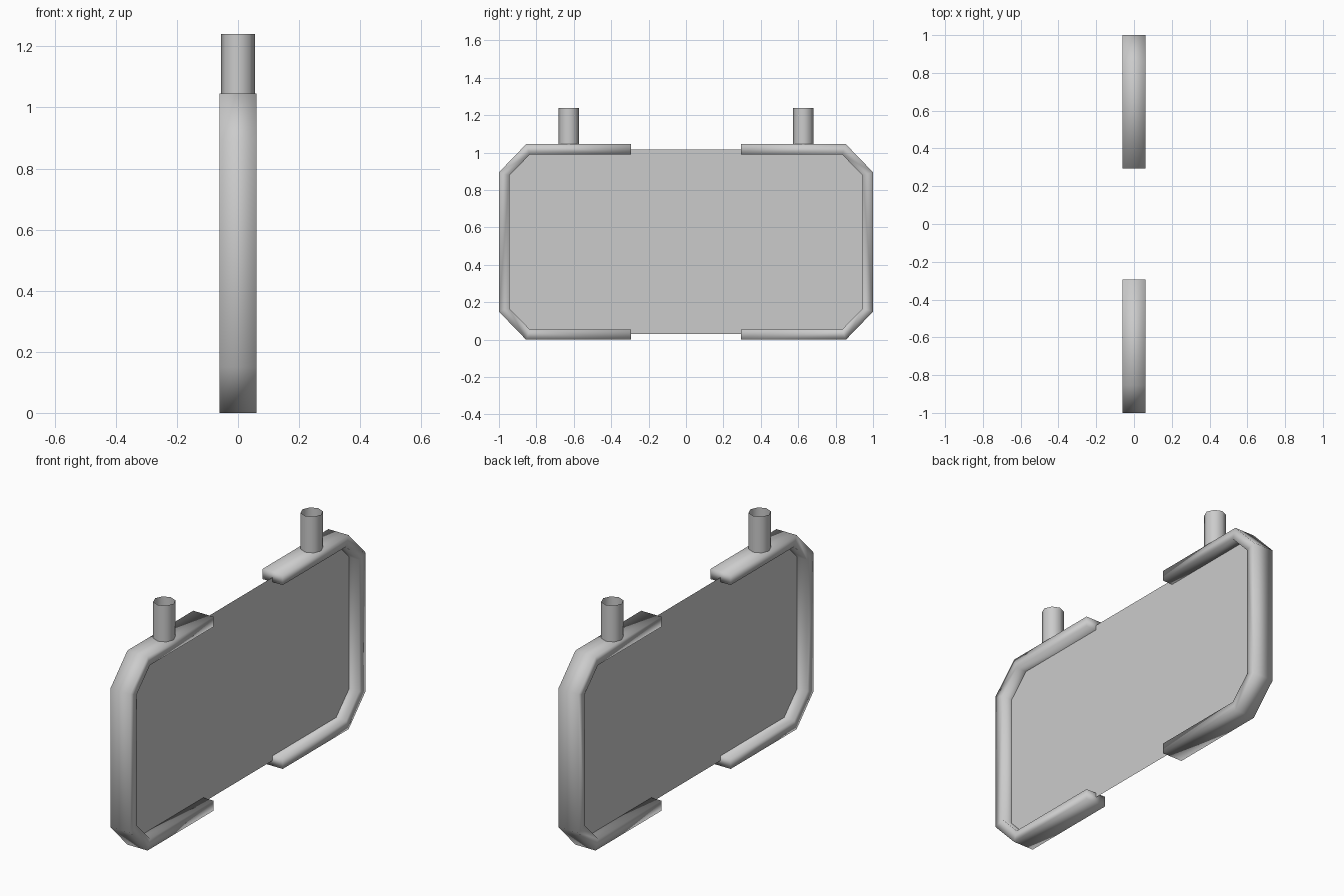
import bpy, bmesh, math
from mathutils import Matrix

if "Cube" in bpy.data.objects:
    bpy.data.objects.remove(bpy.data.objects["Cube"])

grey = bpy.data.materials.new("light_grey")
grey.use_nodes = True
colour = (0.6, 0.6, 0.6, 1)
grey.diffuse_color = colour
grey.node_tree.nodes["Principled BSDF"].inputs["Base Color"].default_value = colour

HALF_WIDTH = 0.06
FRAME_TOP = 1.045
MID = FRAME_TOP / 2


def finish(name, bm, smooth):
    mesh = bpy.data.meshes.new(name)
    bm.to_mesh(mesh)
    bm.free()
    mesh.materials.append(grey)
    for poly in mesh.polygons:
        poly.use_smooth = smooth
    obj = bpy.data.objects.new(name, mesh)
    bpy.context.collection.objects.link(obj)


def bracket(name, side):
    """C-shaped bar of rectangular section, mirrored top to bottom."""
    outer = [(0.295, 0), (0.855, 0), (1, 0.15)]
    inner = [(0.295, 0.055), (0.835, 0.055), (0.945, 0.168)]
    outer += [(y, FRAME_TOP - z) for y, z in reversed(outer)]
    inner += [(y, FRAME_TOP - z) for y, z in reversed(inner)]
    bm = bmesh.new()
    rings = []
    for (oy, oz), (iy, iz) in zip(outer, inner):
        corners = [(-1, oy, oz), (1, oy, oz), (1, iy, iz), (-1, iy, iz)]
        rings.append([bm.verts.new((s * HALF_WIDTH, side * y, z)) for s, y, z in corners])
    for a, b in zip(rings, rings[1:]):
        for i in range(4):
            j = (i + 1) % 4
            bm.faces.new((a[i], a[j], b[j], b[i]))
    bm.faces.new(rings[0])
    bm.faces.new(rings[-1])
    bmesh.ops.recalc_face_normals(bm, faces=bm.faces)
    finish(name, bm, True)


def post(name, y):
    """Open thin-walled tube standing on the upper rail."""
    bottom, top = FRAME_TOP - 0.005, 1.24
    bm = bmesh.new()
    bmesh.ops.create_cone(bm, cap_ends=False, segments=8, radius1=0.055, radius2=0.055,
                          depth=top - bottom,
                          matrix=Matrix.Translation((0, y, (top + bottom) / 2)))
    finish(name, bm, True)


for label, side in (("front", -1), ("back", 1)):
    bracket(label + "_bracket", side)
    post(label + "_post", side * 0.627)

# Thin sheet held between the brackets, with clipped corners
quarter = [(0.97, 0.36), (0.84, 0.493)]
bm = bmesh.new()
outline = quarter + [(-y, z) for y, z in reversed(quarter)]
outline += [(-y, -z) for y, z in outline]
bm.faces.new([bm.verts.new((0, y, MID + z)) for y, z in outline])
finish("panel", bm, False)
